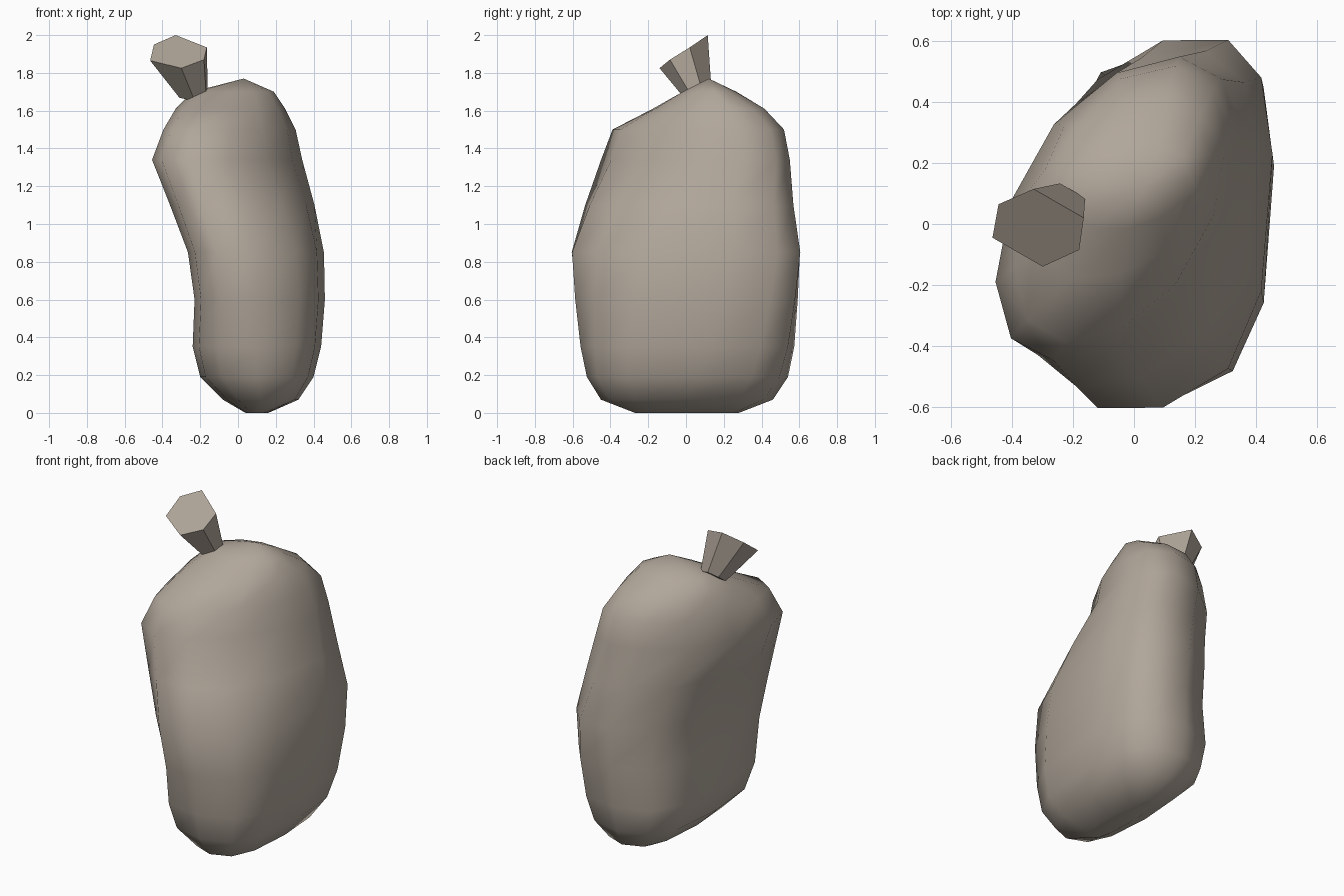
import bpy, bmesh, math
from mathutils import Vector

cube = bpy.data.objects.get("Cube")
if cube:
    bpy.data.objects.remove(cube, do_unlink=True)


def make_material(name, colour):
    mat = bpy.data.materials.new(name)
    mat.use_nodes = True
    mat.diffuse_color = colour
    mat.node_tree.nodes["Principled BSDF"].inputs["Base Color"].default_value = colour
    return mat


def loft(name, rings, mat, smooth, tip=None):
    """Skin a stack of point rings, closing the top with a cap or a tip."""
    bm = bmesh.new()
    loops = [[bm.verts.new(p) for p in ring] for ring in rings]
    n = len(loops[0])
    for low, high in zip(loops, loops[1:]):
        for i in range(n):
            j = (i + 1) % n
            bm.faces.new((low[i], low[j], high[j], high[i]))
    bm.faces.new(loops[0][::-1])
    if tip:
        top = bm.verts.new(tip)
        for i in range(n):
            bm.faces.new((loops[-1][i], loops[-1][(i + 1) % n], top))
    else:
        bm.faces.new(loops[-1])
    bmesh.ops.recalc_face_normals(bm, faces=bm.faces)
    for f in bm.faces:
        f.smooth = smooth
    mesh = bpy.data.meshes.new(name)
    bm.to_mesh(mesh)
    bm.free()
    mesh.materials.append(mat)
    obj = bpy.data.objects.new(name, mesh)
    bpy.context.collection.objects.link(obj)
    return obj


def body_ring(z, x0, x1, y0, y1, skew, power, sides=12):
    """Rounded, skewed oval between the given x and y limits."""
    def soft(v):
        return math.copysign(abs(v) ** power, v)
    points = []
    for i in range(sides):
        t = math.tau * i / sides
        x = (x0 + x1) / 2 + (x1 - x0) / 2 * soft(math.cos(t))
        y = (y0 + y1) / 2 + (y1 - y0) / 2 * soft(math.sin(t + skew))
        points.append((x, y, z))
    return points


skin = make_material("taupe", (0.44, 0.385, 0.325, 1))

# Plump curved body: height, x limits, y limits, skew, roundness
sections = [
    (0.00, 0.04, 0.16, -0.27, 0.28, 0.0, 0.8),
    (0.07, -0.08, 0.32, -0.45, 0.46, 0.0, 0.75),
    (0.19, -0.20, 0.40, -0.525, 0.54, 0.03, 0.7),
    (0.35, -0.24, 0.44, -0.56, 0.575, 0.1, 0.7),
    (0.60, -0.23, 0.46, -0.595, 0.60, 0.2, 0.72),
    (0.85, -0.265, 0.455, -0.62, 0.62, 0.27, 0.75),
    (1.10, -0.36, 0.405, -0.54, 0.575, 0.36, 0.85),
    (1.34, -0.455, 0.34, -0.45, 0.55, 0.48, 0.95),
    (1.50, -0.395, 0.305, -0.39, 0.52, 0.45, 0.95),
    (1.61, -0.33, 0.25, -0.18, 0.42, 0.35, 0.95),
    (1.70, -0.24, 0.19, -0.02, 0.27, 0.2, 1),
]
loft("fruit_body", [body_ring(*s) for s in sections], skin, True, (0.03, 0.12, 1.77))

# Flared six-sided stem with a tilted flat end
cap = [Vector(p) for p in (
    (-0.465, -0.045, 1.865), (-0.30, -0.14, 1.825), (-0.18, -0.085, 1.87),
    (-0.165, 0.02, 1.935), (-0.33, 0.115, 2.0), (-0.445, 0.065, 1.95))]
centre = sum(cap, Vector()) / len(cap)
root = Vector((-0.235, 0.07, 1.69))
base = [root + (p - centre) * 0.5 for p in cap]
loft("stem", [base, cap], skin, False)
